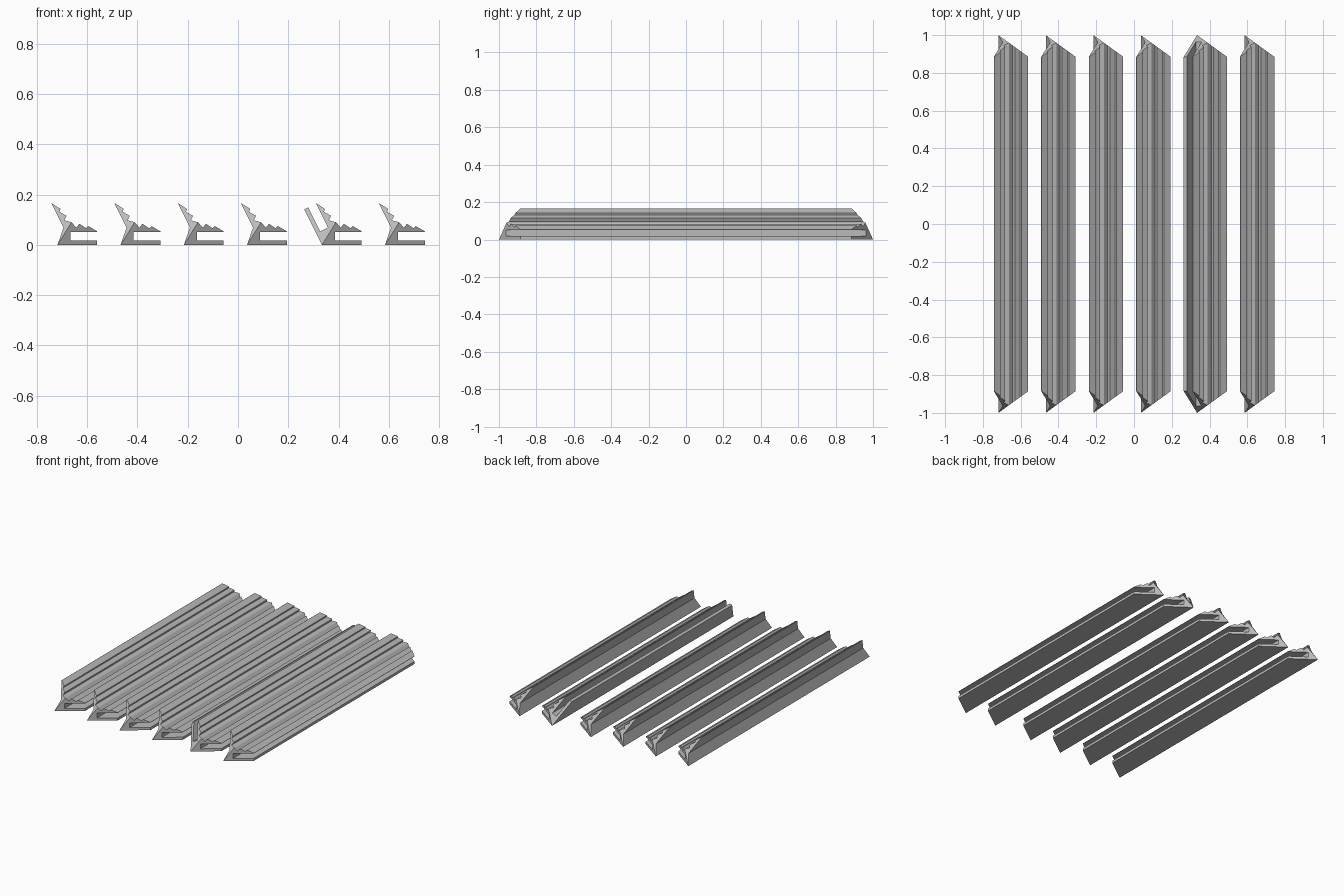
import bpy, bmesh, math

if "Cube" in bpy.data.objects:
    bpy.data.objects.remove(bpy.data.objects["Cube"])

# The bar is an edge piece of a dodecahedron frame: two flanges at the dihedral angle,
# each mitred for a pentagon corner.
DIHEDRAL = math.acos(-1 / math.sqrt(5))
MITRE = 1 / math.tan(math.radians(54))
HALF = 1.0

grey = bpy.data.materials.new("plain_grey")
grey.diffuse_color = (0.5, 0.5, 0.5, 1)
grey.use_nodes = True
grey.node_tree.nodes["Principled BSDF"].inputs["Base Color"].default_value = grey.diffuse_color

# Half section as (distance along face, height above face); first point is on the fold line
VALLEY = (0.056, 0.090)
TEETH = [(0.075, 0.068), (0.087, 0.084), (0.114, 0.066), (0.1226, 0.0747), (0.158, 0.054)]
SLOT = [(0.158, 0.052), (0.051, 0.052)]
FLANGE = [(0.051, 0.018), (0.158, 0.018), (0.158, 0.0)]


def face_a(s, n):
    return s, n


def face_b(s, n):
    c, d = math.cos(DIHEDRAL), math.sin(DIHEDRAL)
    return s * c + n * d, s * d - n * c


def make_bar(name, x0, double_flange):
    bm = bmesh.new()

    def pair(s, n, place):
        x, z = place(s, n)
        y = HALF - MITRE * s
        return [bm.verts.new((x0 + x, sgn * y, z)) for sgn in (-1, 1)]

    corner = pair(0, 0, face_a)
    valley = pair(*VALLEY, face_a)
    for place, flange in ((face_a, True), (face_b, double_flange)):
        pts = TEETH + SLOT + (FLANGE if flange else [])
        loop = [valley] + [pair(s, n, place) for s, n in pts] + [corner]
        # long sides
        for p, q in zip(loop, loop[1:]):
            bm.faces.new((p[0], q[0], q[1], p[1]))
        # mitred ends
        for e in (0, 1):
            bm.faces.new([p[e] for p in loop])
    bmesh.ops.recalc_face_normals(bm, faces=bm.faces)
    me = bpy.data.meshes.new(name)
    bm.to_mesh(me)
    bm.free()
    me.materials.append(grey)
    bpy.context.collection.objects.link(bpy.data.objects.new(name, me))


# Five single-flange bars and one double-flange bar
for i, x0 in enumerate((-0.718, -0.467, -0.215, 0.036, 0.334, 0.585)):
    double = i == 4
    make_bar("double_flange_bar" if double else f"edge_bar_{i + 1}", x0, double)
